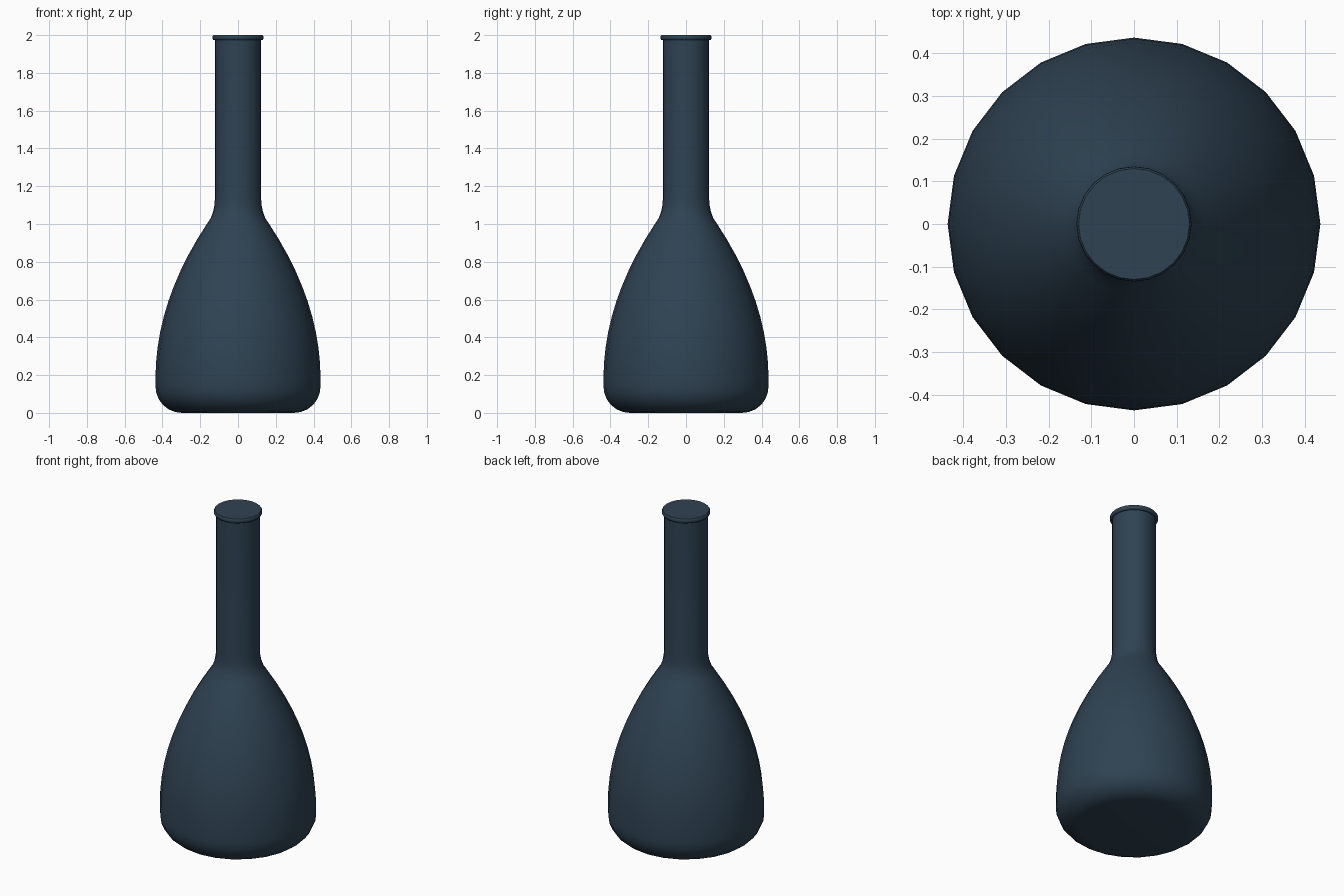
import bpy, bmesh
from math import sin, cos, pi

if "Cube" in bpy.data.objects:
    bpy.data.objects.remove(bpy.data.objects["Cube"])

SIDES = 24

glass = bpy.data.materials.new("dark_blue_glass")
glass.diffuse_color = (0.028, 0.055, 0.085, 1)
glass.use_nodes = True
glass.node_tree.nodes["Principled BSDF"].inputs["Base Color"].default_value = glass.diffuse_color


def lathe(name, profile):
    """Closed solid turned around z from (radius, height) points."""
    bm = bmesh.new()
    rings = [[bm.verts.new((r * cos(2 * pi * i / SIDES), r * sin(2 * pi * i / SIDES), z))
              for i in range(SIDES)] for r, z in profile]
    for a, b in zip(rings, rings[1:]):
        for i in range(SIDES):
            j = (i + 1) % SIDES
            bm.faces.new((a[i], a[j], b[j], b[i]))
    bm.faces.new(rings[0][::-1])
    bm.faces.new(rings[-1])
    mesh = bpy.data.meshes.new(name)
    bm.to_mesh(mesh)
    bm.free()
    obj = bpy.data.objects.new(name, mesh)
    bpy.context.collection.objects.link(obj)
    mesh.materials.append(glass)
    bpy.ops.object.select_all(action='DESELECT')
    obj.select_set(True)
    bpy.context.view_layer.objects.active = obj
    bpy.ops.object.shade_smooth_by_angle(angle=pi / 4)
    return obj


# rounded base corner
base = [(0.297 + 0.14 * sin(t * pi / 12), 0.14 - 0.14 * cos(t * pi / 12)) for t in range(7)]
# bulging body that tapers to the shoulder
body = [(0.437 - 0.272 * (t / 10) ** 2, 0.18 + 0.082 * t) for t in range(11)]
# concave shoulder and straight neck
neck = [(0.145, 1.03), (0.132, 1.065), (0.125, 1.10), (0.122, 1.14), (0.122, 1.973)]
# small rounded lip
lip = [(0.130, 1.974), (0.134, 1.979), (0.135, 1.987), (0.134, 1.995), (0.130, 2.0)]

lathe("bottle", base + body + neck + lip)
